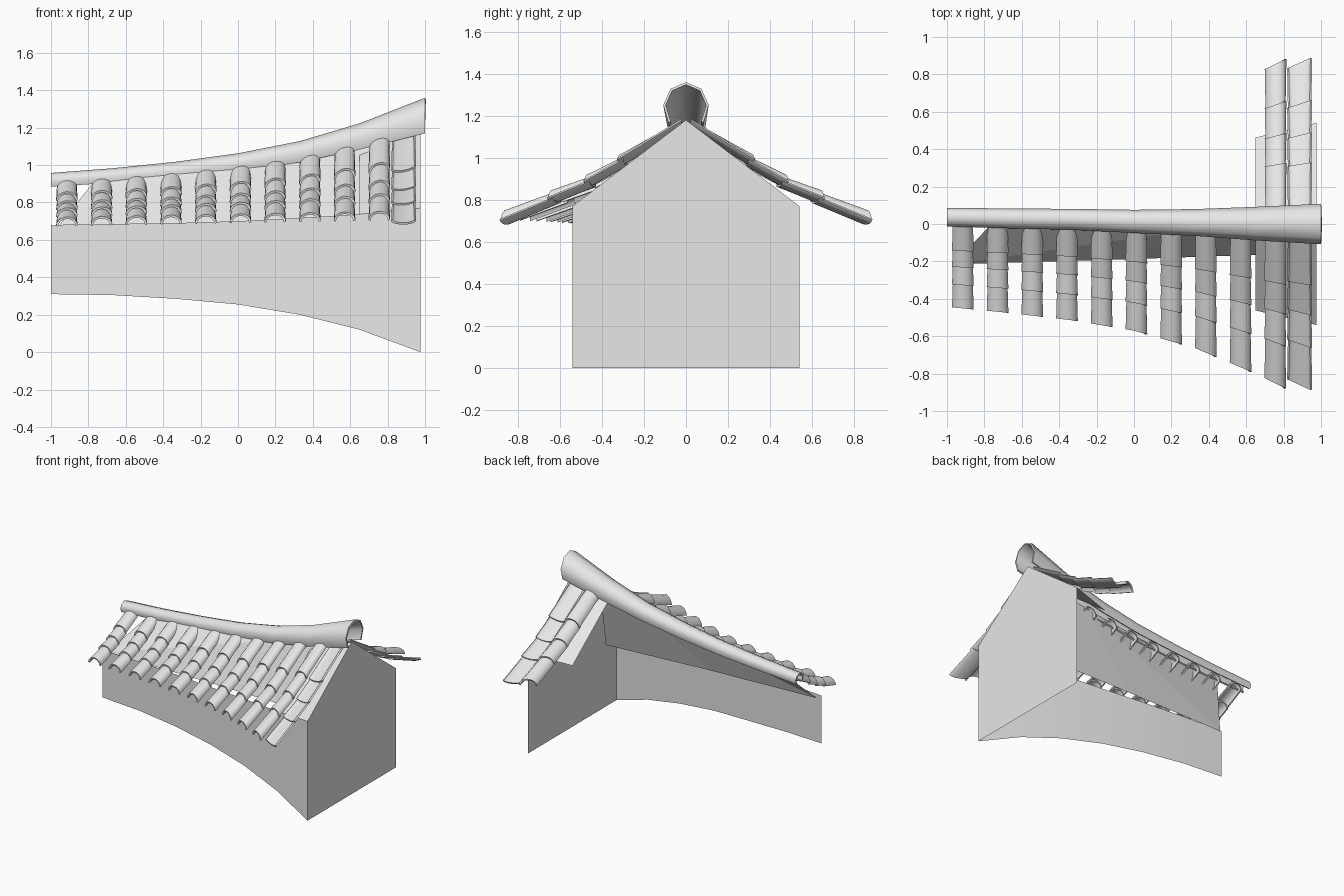
import bpy
import math

cube = bpy.data.objects.get("Cube")
if cube:
    bpy.data.objects.remove(cube)

clay = bpy.data.materials.new("plain grey")
clay.use_nodes = True
GREY = (0.8, 0.8, 0.8, 1)
clay.diffuse_color = GREY
clay.node_tree.nodes["Principled BSDF"].inputs["Base Color"].default_value = GREY

# Lengthwise curves, sampled at shared stations along x
STATIONS = [-1, -.67, -.33, 0, .33, .65, .975]
SPINE_Y = [.037, .03, .025, .014, .008, .002, 0]
WALL_BASE = [.31, .305, .285, .255, .2, .12, 0]
WALL_DEPTH = [.233, .256, .291, .342, .397, .462, .54]
WALL_TOP = [.68, .685, .69, .70, .717, .737, .77]
EAVE_DEPTH = [.443, .475, .515, .57, .665, .80, .96]
TILE_TOP = [.88, .897, .925, .962, 1.01, 1.09, 1.18]
RIDGE_TOP = [.958, .983, 1.018, 1.063, 1.128, 1.223, 1.35]
RIDGE_BOTTOM = [.885, .905, .93, .965, 1.015, 1.083, 1.163]
RIDGE_WIDTH = [.05, .053, .056, .062, .072, .09, .107]


def along(values, x):
    """Interpolate a lengthwise curve, extending its last segment."""
    i = 0
    while i < len(STATIONS) - 2 and x > STATIONS[i + 1]:
        i += 1
    k = (x - STATIONS[i]) / (STATIONS[i + 1] - STATIONS[i])
    return values[i] + (values[i + 1] - values[i]) * k


def make(name, verts, faces, thickness=0, smooth=False):
    mesh = bpy.data.meshes.new(name)
    mesh.from_pydata(verts, [], faces)
    mesh.materials.append(clay)
    obj = bpy.data.objects.new(name, mesh)
    bpy.context.collection.objects.link(obj)
    bpy.ops.object.select_all(action='DESELECT')
    obj.select_set(True)
    bpy.context.view_layer.objects.active = obj
    if thickness:
        mod = obj.modifiers.new("thickness", 'SOLIDIFY')
        mod.thickness = thickness
        bpy.ops.object.modifier_apply(modifier=mod.name)
    if smooth:
        bpy.ops.object.shade_smooth_by_angle(angle=math.radians(50))


def grid(rows, start=0):
    """Vertices and quads of a sheet spanning equal-length rows."""
    n = len(rows[0])
    verts = [p for row in rows for p in row]
    faces = [(start + r * n + c, start + r * n + c + 1,
              start + (r + 1) * n + c + 1, start + (r + 1) * n + c)
             for r in range(len(rows) - 1) for c in range(n - 1)]
    return verts, faces


# Front wall, flaring out and down towards the gable
lower = [(x, -d, z) for x, d, z in zip(STATIONS, WALL_DEPTH, WALL_BASE)]
upper = [(x, -d, z) for x, d, z in zip(STATIONS, WALL_DEPTH, WALL_TOP)]
make("front_wall", *grid([lower, upper]), smooth=True)

# Gable end wall
END, HALF = STATIONS[-1], WALL_DEPTH[-1]
make("gable_wall", [(END, -HALF, 0), (END, HALF, 0), (END, HALF, WALL_TOP[-1]),
                    (END, 0, 1.18), (END, -HALF, WALL_TOP[-1])], [(0, 1, 2, 3, 4)])

# Steep folded inner panel hanging below the ridge
inner_top = [(-.78, -.02, .9), (.4, -.02, 1.05), (.75, -.02, 1.12)]
inner_low = [(-.97, -.215, .66), (-.08, -.19, .645), (.8, -.16, .62)]
make("inner_panel", inner_low + inner_top,
     [(0, 1, 4), (0, 4, 3), (1, 2, 5, 4)])

# Ridge cap: an open-bottomed pipe that grows towards the gable
rows = []
for x in STATIONS[:-1] + [1]:
    top, bottom = along(RIDGE_TOP, x), along(RIDGE_BOTTOM, x)
    radius = (top - bottom) / 1.63
    rows.append([(x, along(SPINE_Y, x) + along(RIDGE_WIDTH, x) * math.sin(a),
                  top - radius + radius * math.cos(a))
                 for a in (math.radians(-129 + 43 * i) for i in range(7))])
make("ridge_cap", *grid(rows), thickness=-.012, smooth=True)

# Roof boards beside the gable, one on each slope
for side, label in ((-1, "front"), (1, "back")):
    rows = [[(x, 0, along(TILE_TOP, x) - .005) for x in (.65, END)],
            [(x, side * along(WALL_DEPTH, x), along(WALL_TOP, x)) for x in (.65, END)]]
    make(label + "_roof_board", *grid(rows))

# Course breaks: share of the slope depth, and height share of the concave slope
COURSES = [(.06, 1), (.37, .61), (.55, .39), (.745, .22), (1, 0)]


def tile_column(name, centre, side, arch, reach=1):
    """Four overlapping courses of curved tiles running down one slope."""
    verts, faces = [], []
    for (t0, h0), (t1, h1) in zip(COURSES, COURSES[1:]):
        rows = []
        for t, h, lift, swell in ((t0 - .03, h0 + .035, -.004, .92),
                                  (t1, h1, .012, 1)):
            row = []
            for i in range(9):
                a = math.pi * i / 8
                x = centre - .058 * swell * math.cos(a)
                spine = along(SPINE_Y, x)
                depth = reach * along(EAVE_DEPTH, x) + spine
                eave = .662 + .018 * (x + 1)
                z = eave + (along(TILE_TOP, x) - eave) * h
                row.append((x, spine + side * t * depth,
                            z + lift + arch * swell * math.sin(a)))
            rows.append(row if side < 0 else row[::-1])
        v, f = grid(rows, len(verts))
        verts += v
        faces += f
    make(name, verts, faces, thickness=-.012, smooth=True)


# Round tiles along the whole front, and the end column on the back
for i in range(10):
    tile_column(f"front_round_tiles_{i + 1}", -.915 + .1856 * i, -1, .048)
tile_column("back_round_tiles", .757, 1, .048)

# Shallow pan tiles at the gable edge of both slopes
for side, label in ((-1, "front"), (1, "back")):
    tile_column(label + "_pan_tiles", .885, side, -.015, reach=.94)
